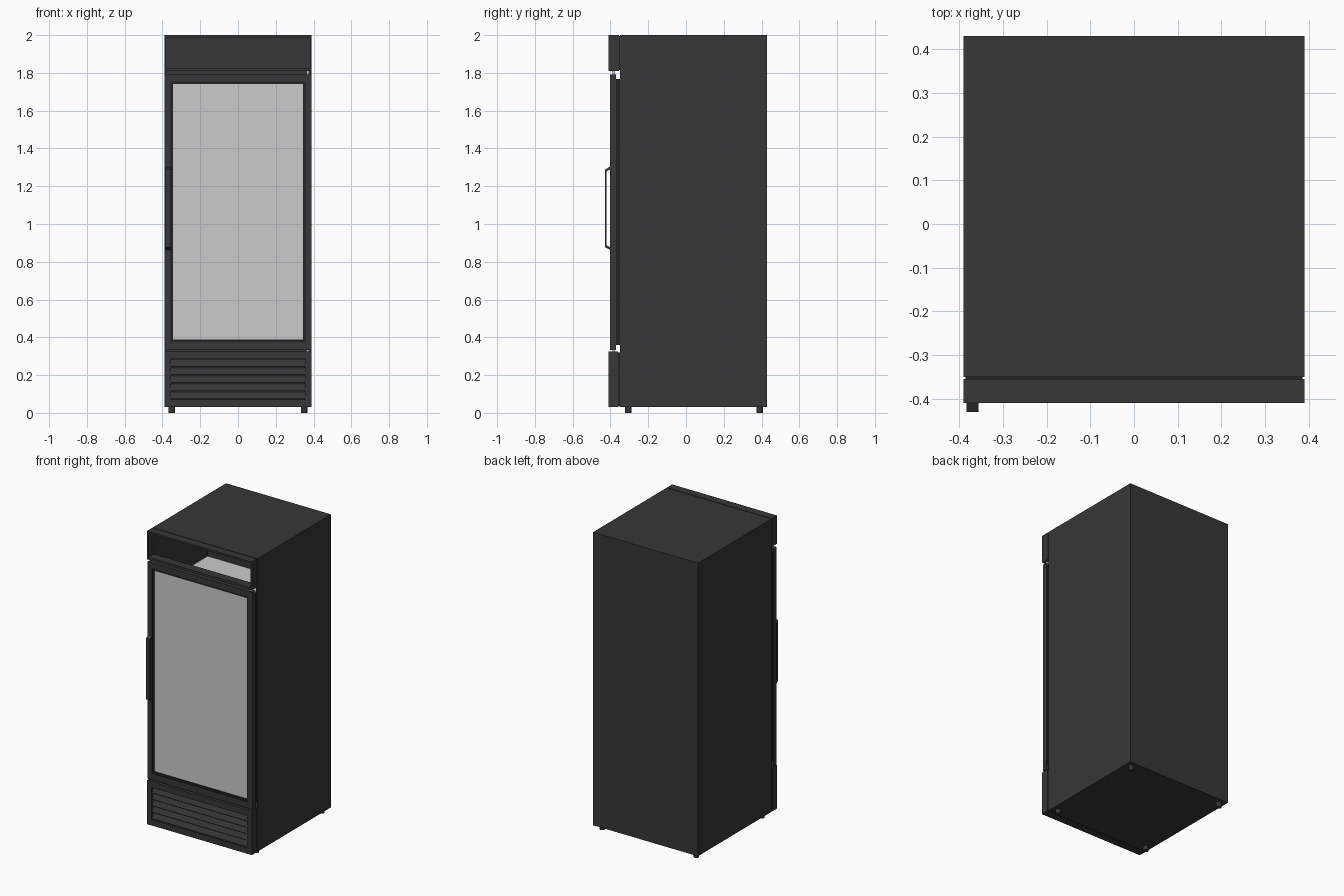
import bpy, bmesh

if "Cube" in bpy.data.objects:
    bpy.data.objects.remove(bpy.data.objects["Cube"])


def material(name, value):
    m = bpy.data.materials.new(name)
    m.diffuse_color = (value, value, value, 1)
    m.use_nodes = True
    m.node_tree.nodes["Principled BSDF"].inputs["Base Color"].default_value = m.diffuse_color
    return m


DARK = material("charcoal", 0.038)
BLACK = material("black_trim", 0.016)
LIGHT = material("pale_glass", 0.60)


def finish(name, bm, mat):
    bmesh.ops.recalc_face_normals(bm, faces=bm.faces)
    mesh = bpy.data.meshes.new(name)
    bm.to_mesh(mesh)
    bm.free()
    mesh.materials.append(mat)
    ob = bpy.data.objects.new(name, mesh)
    bpy.context.collection.objects.link(ob)
    return ob


def add_box(bm, x0, x1, y0, y1, z0, z1):
    vs = bmesh.ops.create_cube(bm, size=1)["verts"]
    for v in vs:
        v.co = (x1 if v.co.x > 0 else x0,
                y1 if v.co.y > 0 else y0,
                z1 if v.co.z > 0 else z0)


def box(name, mat, *bounds):
    bm = bmesh.new()
    add_box(bm, *bounds)
    return finish(name, bm, mat)


def frame(name, mat, outer, inner, y0, y1):
    """Rectangular frame in xz; outer and inner are (x0, x1, z0, z1)."""
    bm = bmesh.new()
    rings = []
    for y in (y0, y1):
        for x0, x1, z0, z1 in (outer, inner):
            rings.append([bm.verts.new(p) for p in
                          ((x0, y, z0), (x1, y, z0), (x1, y, z1), (x0, y, z1))])
    fo, fi, bo, bi = rings
    for a, b in ((fo, fi), (fi, bi), (bi, bo), (bo, fo)):
        for i in range(4):
            j = (i + 1) % 4
            bm.faces.new((a[i], a[j], b[j], b[i]))
    return finish(name, bm, mat)


def add_prism(bm, profile, x0, x1):
    """Extrude a yz profile along x."""
    a = [bm.verts.new((x0, y, z)) for y, z in profile]
    b = [bm.verts.new((x1, y, z)) for y, z in profile]
    n = len(profile)
    bm.faces.new(a)
    bm.faces.new(b[::-1])
    for i in range(n):
        j = (i + 1) % n
        bm.faces.new((a[i], a[j], b[j], b[i]))


# Cabinet with a compartment open behind the header
W = 0.39
cabinet = box("cabinet", DARK, -W, W, -0.35, 0.43, 0.03, 2.0)
cutter = box("compartment_cutter", DARK, -0.38, 0.38, -0.5, 0.22, 1.59, 1.988)
cutter.hide_render = True
cut = cabinet.modifiers.new("compartment", "BOOLEAN")
cut.object = cutter
cut.operation = "DIFFERENCE"
cut.solver = "EXACT"
dg = bpy.context.evaluated_depsgraph_get()
cut_mesh = bpy.data.meshes.new_from_object(cabinet.evaluated_get(dg))
cabinet.modifiers.clear()
cabinet.data = cut_mesh
bpy.data.objects.remove(cutter)
box("compartment_floor", LIGHT, -0.379, 0.379, -0.345, 0.219, 1.588, 1.594)

# Header frame and its recessed joint
frame("header", DARK, (-W, W, 1.81, 2.0), (-0.38, 0.38, 1.826, 1.988), -0.41, -0.355)
frame("header_joint", BLACK, (-0.386, 0.386, 1.814, 1.996),
      (-0.38, 0.38, 1.826, 1.988), -0.355, -0.35)

# Door frame, gasket, glass trim and glass
frame("door_frame", DARK, (-W, W, 0.332, 1.792), (-0.357, 0.357, 0.375, 1.755), -0.402, -0.37)
frame("door_gasket", BLACK, (-0.383, 0.383, 0.36, 1.768),
      (-0.35, 0.35, 0.39, 1.74), -0.37, -0.35)
frame("glass_trim", BLACK, (-0.357, 0.357, 0.375, 1.755),
      (-0.345, 0.345, 0.389, 1.741), -0.398, -0.372)
box("door_glass", LIGHT, -0.346, 0.346, -0.392, -0.374, 0.388, 1.742)

# Hinge pins on the right side of the door
for label, z0, z1 in (("upper", 1.79, 1.812), ("lower", 0.322, 0.334)):
    box(label + "_hinge", LIGHT, 0.362, 0.376, -0.39, -0.376, z0, z1)

# Pull handle
bm = bmesh.new()
outer = [(-0.40, 0.862), (-0.43, 0.878), (-0.43, 1.288), (-0.40, 1.304)]
inner = [(-0.40, 0.876), (-0.42, 0.887), (-0.42, 1.279), (-0.40, 1.29)]
for i in range(3):
    add_prism(bm, [outer[i], outer[i + 1], inner[i + 1], inner[i]], -0.384, -0.356)
finish("door_handle", bm, DARK)

# Lower grille panel
frame("grille_frame", DARK, (-W, W, 0.03, 0.325), (-0.355, 0.355, 0.07, 0.285), -0.41, -0.36)
box("grille_back", BLACK, -0.355, 0.355, -0.385, -0.362, 0.07, 0.285)
box("grille_joint", BLACK, -0.386, 0.386, -0.362, -0.35, 0.033, 0.321)
bm = bmesh.new()
for i in range(5):
    z = 0.07 + i * 0.043
    add_prism(bm, [(-0.385, z + 0.004), (-0.406, z + 0.004),
                   (-0.406, z + 0.010), (-0.390, z + 0.037), (-0.385, z + 0.037)],
              -0.354, 0.354)
finish("grille_slats", bm, DARK)

# Feet
for side, x in (("left", -0.35), ("right", 0.35)):
    for end, y in (("front", -0.305), ("back", 0.39)):
        bm = bmesh.new()
        bmesh.ops.create_cone(bm, cap_ends=True, segments=16,
                              radius1=0.017, radius2=0.017, depth=0.034)
        bmesh.ops.translate(bm, verts=bm.verts, vec=(x, y, 0.017))
        foot = finish(f"{end}_{side}_foot", bm, DARK)
        for p in foot.data.polygons:
            p.use_smooth = abs(p.normal.z) < 0.5
